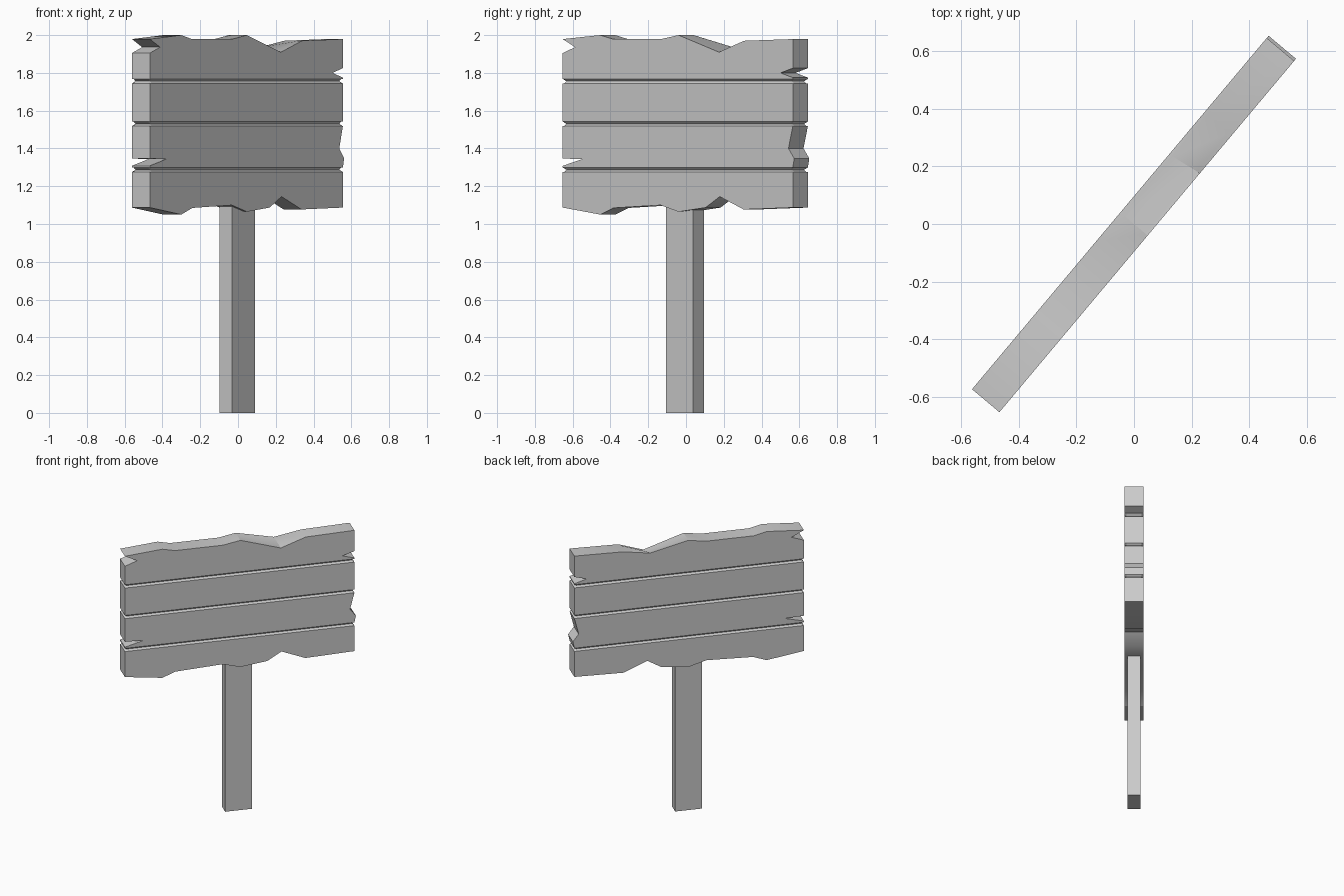
import bpy, bmesh, math

cube = bpy.data.objects.get("Cube")
if cube:
    bpy.data.objects.remove(cube)

TURN = math.radians(50)
THICK = 0.062      # half thickness of the board
GROOVE = 0.012     # half height and depth of the grooves
L, R = -0.8, 0.79  # board ends
SEAMS = [1.756, 1.53, 1.287]

grey = bpy.data.materials.new("plain grey")
grey.use_nodes = True
grey.diffuse_color = (0.6, 0.6, 0.6, 1)
grey.node_tree.nodes["Principled BSDF"].inputs["Base Color"].default_value = grey.diffuse_color


def finish(bm, name):
    bmesh.ops.recalc_face_normals(bm, faces=bm.faces)
    mesh = bpy.data.meshes.new(name)
    bm.to_mesh(mesh)
    bm.free()
    mesh.materials.append(grey)
    obj = bpy.data.objects.new(name, mesh)
    bpy.context.collection.objects.link(obj)
    obj.rotation_euler.z = TURN
    bpy.ops.object.select_all(action='DESELECT')
    obj.select_set(True)
    bpy.context.view_layer.objects.active = obj
    bpy.ops.object.shade_smooth_by_angle(angle=math.radians(25))


def plank(name, bottom, right, top, left, back={}):
    """Extrude an outline; an edge given as a seam height gets a bevelled groove.
    right runs upwards, top runs right to left, left runs downwards."""
    def layer(y, outer):
        pts = []
        for edge, sign, ends in ((bottom, 1, (L, R)), (top, -1, (R, L))):
            if isinstance(edge, float):
                for x in ends:
                    inner = x - math.copysign(GROOVE * 1.3, x)
                    seam = (inner, edge + (sign * GROOVE if outer else 0))
                    rim = (x, edge + sign * GROOVE * (1.02 if outer else 1))
                    pts += [seam, rim] if x == ends[1] else [rim, seam]
            else:
                pts += edge
            pts += right if sign == 1 else left
        if y > 0:
            pts = [back.get(p, p) for p in pts]
        return [bm.verts.new((x, y, z)) for x, z in pts]

    bm = bmesh.new()
    grooved = isinstance(bottom, float) or isinstance(top, float)
    depths = [(-THICK, True), (GROOVE - THICK, False), (THICK - GROOVE, False), (THICK, True)]
    rings = [layer(y, outer) for y, outer in depths]
    for a, b in zip(rings, rings[1:]):
        for i in range(len(a)):
            j = (i + 1) % len(a)
            bm.faces.new((a[i], a[j], b[j], b[i]))
    bm.faces.new(rings[0])
    bm.faces.new(rings[-1])
    finish(bm, name)


# Top plank with a ragged upper edge and a chipped corner at each end
plank("top_plank", SEAMS[0],
      [(R, 1.775), (0.705, 1.8), (R, 1.825)],
      [(R, 1.979), (0.453, 1.97), (0.28, 1.91), (0.0, 2.0), (-0.12, 1.979),
       (-0.453, 1.979), (-0.541, 2.0), (L, 1.979)],
      [(-0.715, 1.936), (L, 1.905)],
      back={(0.28, 1.91): (0.265, 1.938)})

# Two middle planks, the lower one worn at its ends
plank("upper_middle_plank", SEAMS[1], [], SEAMS[0], [])
plank("lower_middle_plank", SEAMS[2],
      [(0.8, 1.347), (0.76, 1.4)], SEAMS[1],
      [(L, 1.347), (-0.667, 1.343), (L, 1.308)])

# Bottom plank with a ragged lower edge
plank("bottom_plank",
      [(L, 1.087), (-0.541, 1.05), (-0.45, 1.085), (-0.125, 1.1), (0.0, 1.065),
       (0.187, 1.087), (0.285, 1.145), (0.45, 1.077), (R, 1.087)],
      [], SEAMS[2], [])

# Square-cut post, its top hidden inside the board
bm = bmesh.new()
bmesh.ops.create_cube(bm, size=1)
for v in bm.verts:
    v.co.x = v.co.x * 0.187 - 0.007
    v.co.y *= 0.088
    v.co.z = (v.co.z + 0.5) * 1.2
finish(bm, "post")
